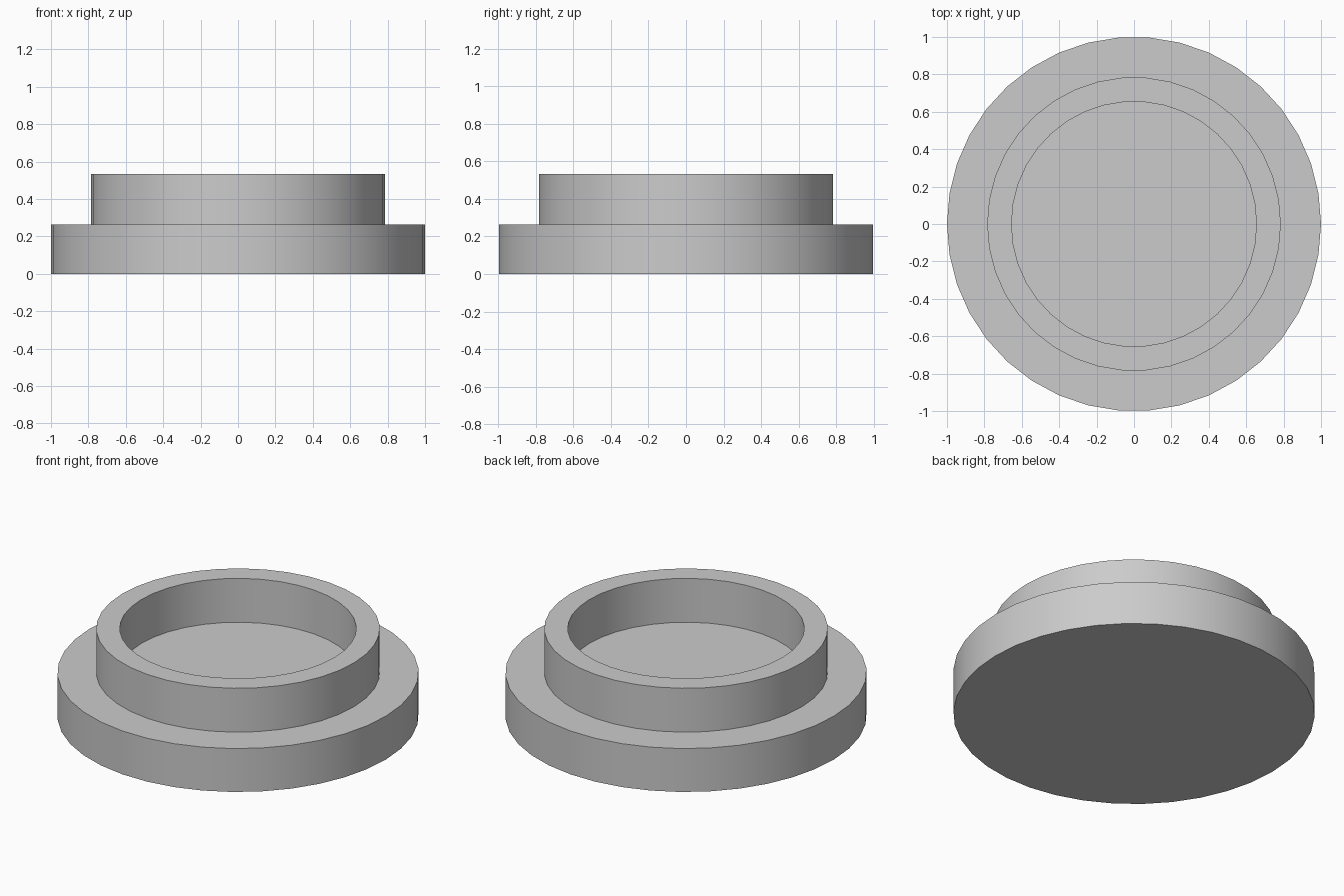
import bpy
import bmesh
from math import cos, sin, tau, radians

SIDES = 38
BASE_TOP = 0.265
RIM_TOP = 0.533

old = bpy.data.objects.get("Cube")
if old:
    bpy.data.objects.remove(old, do_unlink=True)

grey = bpy.data.materials.new("plain_grey")
grey.use_nodes = True
colour = (0.6, 0.6, 0.6, 1)
grey.diffuse_color = colour
grey.node_tree.nodes["Principled BSDF"].inputs["Base Color"].default_value = colour


def lathe(name, profile, capped=False):
    """Revolve (radius, height) points about z, optionally closing both ends."""
    bm = bmesh.new()
    rings = [[bm.verts.new((r * cos(tau * i / SIDES), r * sin(tau * i / SIDES), z))
              for i in range(SIDES)] for r, z in profile]
    for low, high in zip(rings, rings[1:]):
        for i in range(SIDES):
            j = (i + 1) % SIDES
            bm.faces.new((low[i], low[j], high[j], high[i]))
    if capped:
        bm.faces.new(rings[0][::-1])
        bm.faces.new(rings[-1])
    mesh = bpy.data.meshes.new(name)
    bm.to_mesh(mesh)
    bm.free()
    mesh.materials.append(grey)
    obj = bpy.data.objects.new(name, mesh)
    bpy.context.collection.objects.link(obj)
    bpy.ops.object.select_all(action="DESELECT")
    obj.select_set(True)
    bpy.context.view_layer.objects.active = obj
    bpy.ops.object.shade_smooth_by_angle(angle=radians(30))
    return obj


# Wide solid disc
lathe("base_disc", [(1, 0), (1, BASE_TOP)], capped=True)

# Raised collar, open underneath where it meets the disc
lathe("raised_rim", [(0.785, BASE_TOP), (0.785, RIM_TOP),
                     (0.655, RIM_TOP), (0.655, BASE_TOP)])
